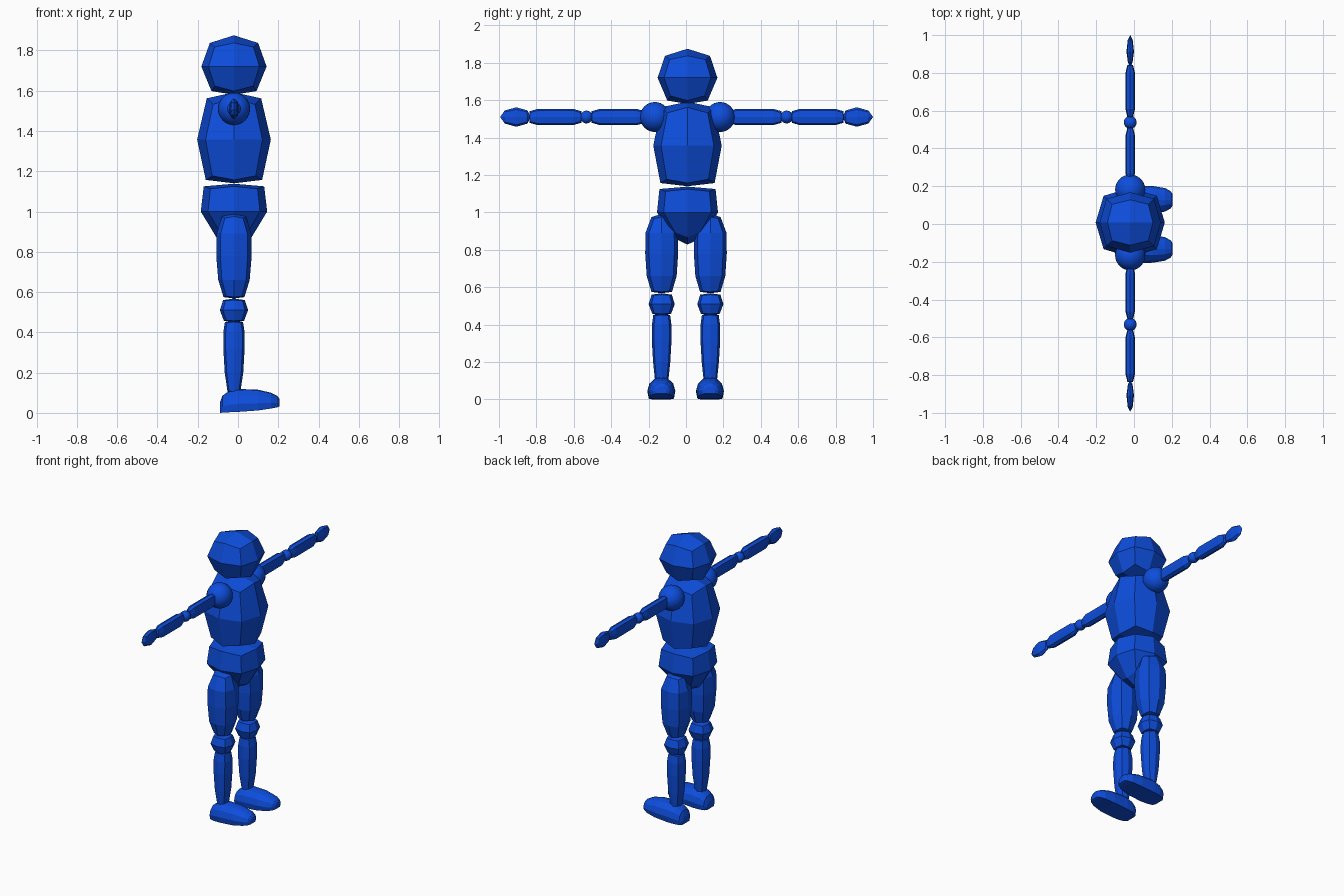
import bpy, bmesh, math

blue = bpy.data.materials.new("royal blue")
blue.diffuse_color = (0.004, 0.075, 0.72, 1)
CX, CY = -0.02, 0.008          # body axis; the figure faces +x


def finish(name, bm, smooth=False):
    bmesh.ops.recalc_face_normals(bm, faces=bm.faces)
    for f in bm.faces:
        f.smooth = smooth
    me = bpy.data.meshes.new(name)
    bm.to_mesh(me)
    bm.free()
    me.materials.append(blue)
    ob = bpy.data.objects.new(name, me)
    bpy.context.collection.objects.link(ob)
    return ob


def pod(name, start, rings, end, place):
    """Eight-sided rounded block. rings: (t, ru, rv, corner factor, corner shift).
    Each cap is four quads around a centre point."""
    bm = bmesh.new()
    loops = []
    for t, ru, rv, k, dt in rings:
        loop = []
        for i in range(8):
            a = i * math.pi / 4
            c, s = round(math.cos(a), 4), round(math.sin(a), 4)
            if i % 2:                       # square-ish corner
                c, s = math.copysign(k, c), math.copysign(k, s)
            loop.append(bm.verts.new(place(ru * c, rv * s, t + (dt if i % 2 else 0))))
        loops.append(loop)
    for a, b in zip(loops, loops[1:]):
        for i in range(8):
            j = (i + 1) % 8
            bm.faces.new((a[i], a[j], b[j], b[i]))
    for t, loop in ((start, loops[0]), (end, loops[-1])):
        mid = bm.verts.new(place(0, 0, t))
        for i in range(0, 8, 2):
            bm.faces.new((mid, loop[i], loop[i + 1], loop[(i + 2) % 8]))
    return finish(name, bm)


def upright(x, y):
    return lambda u, v, t: (x + u, y + v, t)


def sideways(side):
    return lambda u, v, t: (CX + u, 0.003 + side * t, 1.51 + v)


def ball(name, loc, r):
    bm = bmesh.new()
    bmesh.ops.create_uvsphere(bm, u_segments=24, v_segments=16, radius=r)
    ob = finish(name, bm, True)
    ob.location = loc


# Head, chest and pelvis
trunk = upright(CX, CY)
pod("head", 1.58, [(1.598, 0.112, 0.108, 0.85, 0.025),
                   (1.72, 0.162, 0.16, 0.78, 0),
                   (1.837, 0.12, 0.12, 0.8, -0.02)], 1.875, trunk)
pod("chest", 1.14, [(1.157, 0.14, 0.145, 0.77, 0.02),
                    (1.357, 0.183, 0.183, 0.77, 0),
                    (1.562, 0.135, 0.14, 0.77, -0.03)], 1.592, trunk)
pod("pelvis", 0.828, [(0.868, 0.085, 0.085, 0.78, 0.025),
                      (1.0, 0.165, 0.163, 0.78, 0),
                      (1.125, 0.15, 0.15, 0.78, -0.012)], 1.138, trunk)


def foot(name, yc):
    # x, half width, sole height, top height
    stations = [(-0.09, 0.04, 0.0, 0.05), (-0.078, 0.058, 0.001, 0.085),
                (-0.045, 0.07, 0.003, 0.108), (0.0, 0.075, 0.005, 0.119),
                (0.1, 0.073, 0.012, 0.115), (0.165, 0.062, 0.022, 0.1),
                (0.195, 0.045, 0.028, 0.085), (0.205, 0.028, 0.032, 0.07)]
    section = [(-0.9, 0), (-1, 0.35), (-0.85, 0.7), (-0.45, 0.95), (0, 1),
               (0.45, 0.95), (0.85, 0.7), (1, 0.35), (0.9, 0)]
    bm = bmesh.new()
    loops = [[bm.verts.new((x, yc + w * p, lo + (hi - lo) * q)) for p, q in section]
             for x, w, lo, hi in stations]
    n = len(section)
    for a, b in zip(loops, loops[1:]):
        for i in range(n):
            j = (i + 1) % n
            bm.faces.new((a[i], a[j], b[j], b[i]))
    bm.faces.new(loops[0])
    bm.faces.new(loops[-1])
    finish(name, bm)


for side, word in ((1, "left"), (-1, "right")):
    # Leg
    y = side * 0.13
    leg = upright(CX, y)
    pod(word + "_thigh", 0.568, [(0.575, 0.052, 0.055, 0.75, 0.005),
                                 (0.66, 0.078, 0.08, 0.77, 0),
                                 (0.78, 0.088, 0.088, 0.77, 0),
                                 (0.89, 0.086, 0.087, 0.77, 0),
                                 (0.975, 0.06, 0.055, 0.75, -0.008)], 0.992, leg)
    pod(word + "_knee", 0.452, [(0.457, 0.05, 0.05, 0.78, 0.003),
                                (0.51, 0.07, 0.07, 0.78, 0),
                                (0.56, 0.054, 0.054, 0.78, -0.003)], 0.568, leg)
    pod(word + "_shin", 0.09, [(0.105, 0.032, 0.036, 0.78, 0.005),
                               (0.2, 0.046, 0.046, 0.78, 0),
                               (0.32, 0.053, 0.053, 0.78, 0),
                               (0.4, 0.053, 0.052, 0.78, 0),
                               (0.452, 0.045, 0.045, 0.78, -0.004)], 0.458, leg)
    foot(word + "_foot", y - 0.002)

    # Arm
    arm = sideways(side)
    ball(word + "_shoulder", (CX, CY + side * 0.174, 1.51), 0.08)
    ball(word + "_elbow", (CX, 0.003 + side * 0.535, 1.51), 0.034)
    for part, a, b in (("_upper_arm", 0.22, 0.51), ("_forearm", 0.56, 0.842)):
        pod(word + part, a, [(a + 0.003, 0.015, 0.031, 0.78, 0.004),
                             (a + 0.045, 0.025, 0.043, 0.8, 0),
                             (b - 0.045, 0.025, 0.043, 0.8, 0),
                             (b - 0.003, 0.015, 0.031, 0.78, -0.004)], b, arm)
    pod(word + "_hand", 0.835, [(0.85, 0.012, 0.035, 0.78, 0.004),
                                (0.91, 0.02, 0.052, 0.78, 0),
                                (0.972, 0.013, 0.035, 0.78, -0.004)], 0.997, arm)
